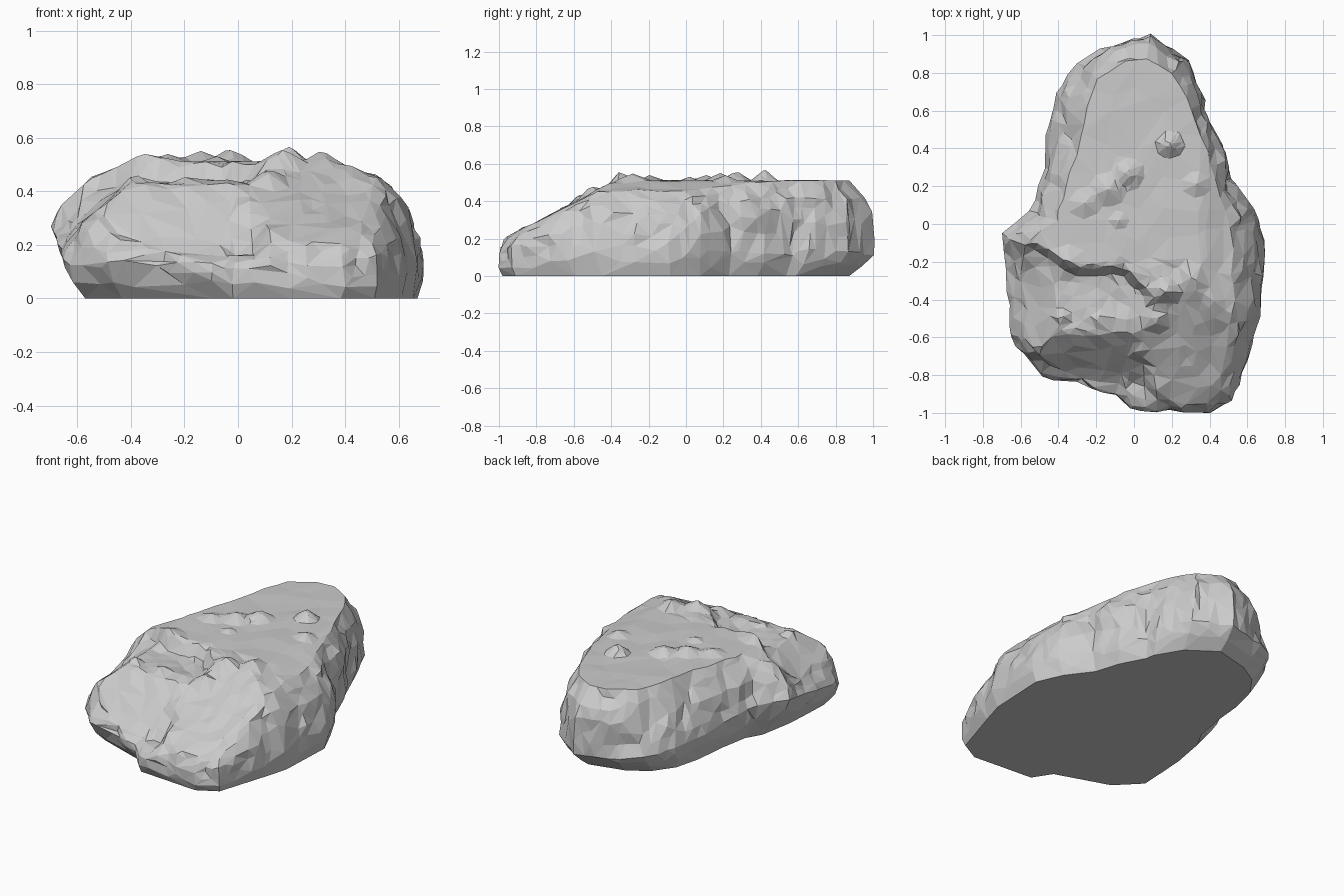
import bpy, bmesh, math
from mathutils import Vector, noise

# Stations round the rock: widest x, y, z, base scale, top-edge x, y
STATIONS = [
    (0.69, -0.09, 0.15, 0.97, 0.52, -0.06), (0.63, 0.08, 0.16, 0.95, 0.48, 0.08),
    (0.51, 0.24, 0.18, 0.95, 0.44, 0.22), (0.47, 0.42, 0.15, 0.92, 0.37, 0.42),
    (0.37, 0.56, 0.16, 0.96, 0.32, 0.58), (0.38, 0.66, 0.14, 0.90, 0.28, 0.68),
    (0.29, 0.86, 0.13, 0.87, 0.20, 0.81), (0.09, 1.00, 0.11, 0.87, 0.07, 0.88),
    (-0.16, 0.93, 0.12, 0.88, -0.05, 0.86), (-0.31, 0.85, 0.14, 0.87, -0.19, 0.76),
    (-0.41, 0.70, 0.17, 0.88, -0.25, 0.62), (-0.46, 0.50, 0.18, 0.88, -0.28, 0.43),
    (-0.48, 0.28, 0.20, 0.88, -0.36, 0.22), (-0.55, 0.07, 0.24, 0.83, -0.43, 0.02),
    (-0.70, -0.05, 0.27, 0.73, -0.58, -0.11), (-0.68, -0.30, 0.22, 0.81, -0.60, -0.30),
    (-0.64, -0.65, 0.13, 0.89, -0.58, -0.60), (-0.48, -0.80, 0.12, 0.90, -0.45, -0.76),
    (-0.10, -0.90, 0.13, 0.93, -0.08, -0.85), (-0.02, -0.97, 0.10, 0.98, 0.00, -0.92),
    (0.39, -1.00, 0.09, 0.98, 0.37, -0.95), (0.52, -0.93, 0.10, 0.98, 0.46, -0.86),
    (0.62, -0.64, 0.14, 0.97, 0.50, -0.58), (0.66, -0.45, 0.18, 0.99, 0.53, -0.40)]

# Small lumps on the top: x, y, radius, height
LUMPS = [(0.19, 0.42, 0.07, 0.06), (-0.03, 0.27, 0.08, 0.05), (-0.14, 0.18, 0.09, 0.04),
         (-0.26, 0.11, 0.08, 0.03), (0.33, 0.21, 0.07, 0.03), (-0.08, 0.02, 0.05, 0.02),
         (0.16, -0.36, 0.08, 0.05), (0.11, -0.51, 0.07, 0.05), (0.30, -0.28, 0.08, 0.03),
         (-0.34, -0.20, 0.09, 0.03), (0.03, -0.68, 0.06, 0.05), (0.13, -0.88, 0.05, 0.03),
         (-0.05, -0.85, 0.05, 0.03), (-0.20, -0.50, 0.06, 0.03), (-0.38, -0.50, 0.05, 0.04)]


def step(a, b, t):
    t = max(0.0, min(1.0, (t - a) / (b - a)))
    return t * t * (3 - 2 * t)


def top_height(x, y):
    """Flat plateau, front-right ramp and front-left terrace."""
    plateau = 0.51 - 0.06 * step(0.33, 0.55, x) - 0.06 * step(-0.38, -0.58, x)
    ramp = 0.20 + 0.51 * (y + 0.97)
    ledge = -0.24 + 0.15 * step(-0.28, -0.58, x)
    terrace = 0.43 + 0.08 * step(ledge - 0.04, ledge + 0.02, y)
    # left shoulder falls away beyond the terrace
    terrace -= 0.85 * max(0.0, -0.41 - x) * step(-0.03, -0.34, y)
    slope = min(terrace, 0.405 + 1.05 * (y + 0.60))
    left = step(0.12, 0.03, x + 0.10 * step(-0.4, -0.25, y))
    z = min(plateau, ramp * (1 - left) + slope * left)
    for lx, ly, r, h in LUMPS:
        z += h * max(0.0, 1 - math.hypot((x - lx) * 0.9, y - ly) / r)
    return max(z, 0.16)


def chips(p):
    """Angular chipped noise for the sides."""
    d = noise.voronoi(Vector((p.x, p.y, p.z * 0.8)) * 5)[0]
    return 0.03 * noise.noise(p * 6.5) + 0.025 * noise.noise(p * 13) + 0.035 * (min(d[1] - d[0], 0.5) - 0.25)


SUB = 6
bm = bmesh.new()
columns = []
for i, a in enumerate(STATIONS):
    b = STATIONS[(i + 1) % len(STATIONS)]
    for k in range(SUB):
        mx, my, mz, s, px, py = [u + (v - u) * k / SUB for u, v in zip(a, b)]
        pz = top_height(px, py)
        wide, rim = Vector((mx, my, mz)), Vector((px, py, pz))
        out = Vector((mx, my, 0)).normalized()
        base = Vector((mx * s, my * s, 0.0))
        pts = [base]
        for t in (0.12, 0.45, 0.75):
            p = base.lerp(wide, t)
            pts.append(p + out * (chips(p) * 0.6 * t + 0.015 * math.sin(math.pi * t)))
        # side wall, bulged between the widest line and the rim (flatter on the left)
        bulge = 0.14 - 0.08 * step(-0.1, -0.35, mx)
        for j in range(7):
            t = j / 6
            p = wide.lerp(rim, t)
            p += (out * 0.7 + Vector((0, 0, 0.6))) * bulge * (wide - rim).length * math.sin(math.pi * t)
            p += out * chips(p) * (1 if 0 < j < 6 else 0.4)
            pts.append(p)
        # top surface, shrinking rings to the centre
        for j in range(1, 24):
            f = 1 - j / 24
            x, y = px * f, (py + 0.05) * f - 0.05
            z = top_height(x, y) + 0.006 * noise.noise(Vector((x * 6, y * 6, 2)))
            if y < -0.2:
                z += 0.016 * noise.noise(Vector((x * 11, y * 11, 5)))
            pts.append(Vector((x, y, z)))
        columns.append([bm.verts.new(p) for p in pts])

# Skin, centre cap and flat underside
peak = bm.verts.new((0, -0.05, top_height(0, -0.05)))
for i, c in enumerate(columns):
    d = columns[(i + 1) % len(columns)]
    for j in range(len(c) - 1):
        bm.faces.new((c[j], d[j], d[j + 1], c[j + 1]))
    bm.faces.new((c[-1], d[-1], peak))
bm.faces.new([c[0] for c in reversed(columns)])
bmesh.ops.triangulate(bm, faces=bm.faces[:])
bmesh.ops.recalc_face_normals(bm, faces=bm.faces[:])

mesh = bpy.data.meshes.new("boulder")
bm.to_mesh(mesh)
bm.free()
rock = bpy.data.objects.new("boulder", mesh)
bpy.context.collection.objects.link(rock)

# Collapse to irregular flat facets
dec = rock.modifiers.new("facets", 'DECIMATE')
dec.ratio = 0.15
